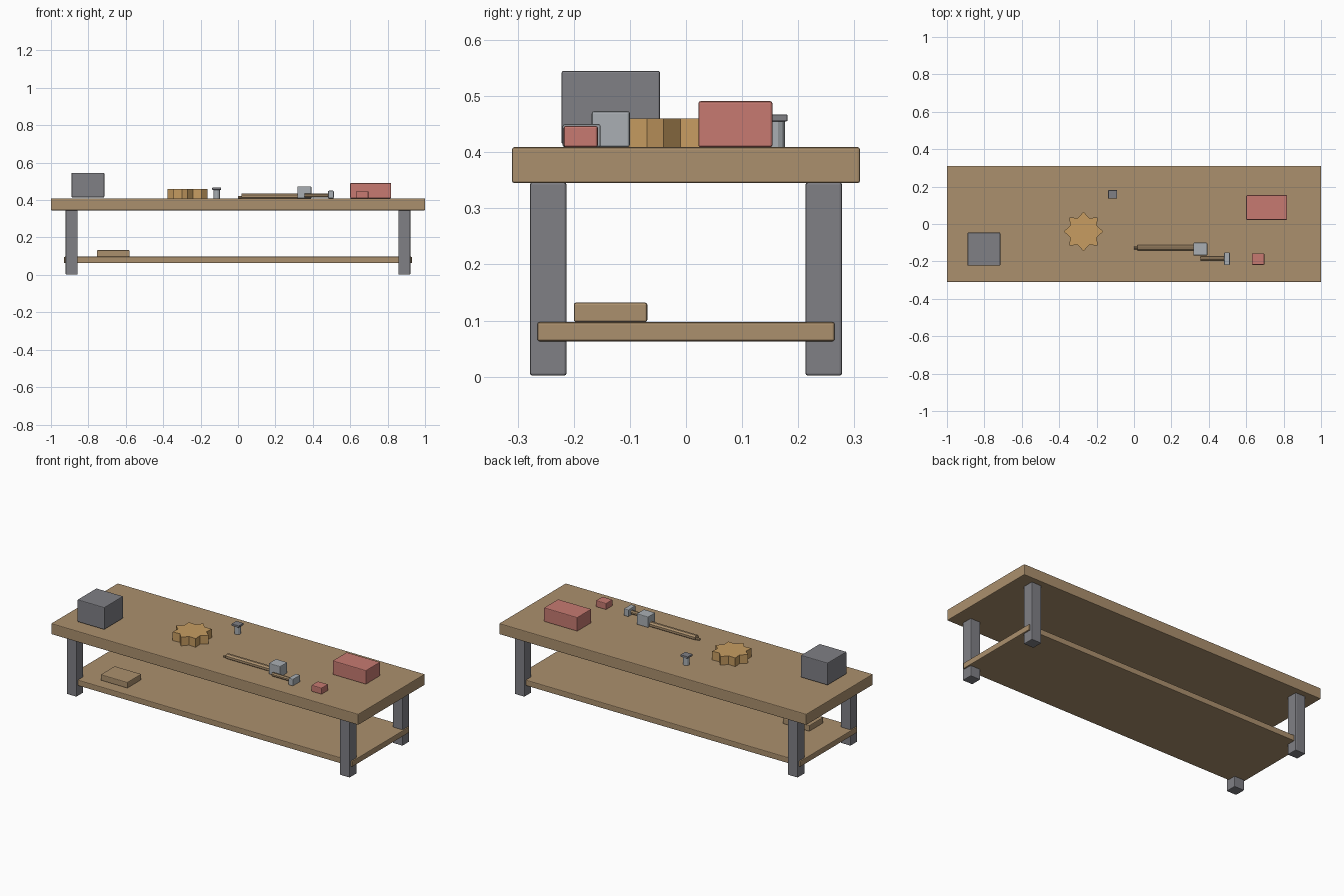
import bpy
import bmesh
import math
from mathutils import Matrix, Vector

cube = bpy.data.objects.get("Cube")
if cube:
    bpy.data.objects.remove(cube, do_unlink=True)


def material(name, r, g, b):
    m = bpy.data.materials.new(name)
    m.use_nodes = True
    m.diffuse_color = (r, g, b, 1)
    m.node_tree.nodes["Principled BSDF"].inputs["Base Color"].default_value = (r, g, b, 1)
    return m


wood = material("wood", 0.41, 0.28, 0.155)
steel = material("dark steel", 0.215, 0.215, 0.235)
silver = material("light metal", 0.40, 0.43, 0.455)
red = material("red paint", 0.57, 0.195, 0.165)
gold = material("brass", 0.57, 0.335, 0.12)


def finish(name, bm, mat, bevel=0.0):
    bmesh.ops.recalc_face_normals(bm, faces=bm.faces)
    mesh = bpy.data.meshes.new(name)
    bm.to_mesh(mesh)
    bm.free()
    mesh.materials.append(mat)
    obj = bpy.data.objects.new(name, mesh)
    bpy.context.collection.objects.link(obj)
    if bevel:
        mod = obj.modifiers.new("soft edges", "BEVEL")
        mod.width = bevel
        mod.segments = 2
    return obj


def box(name, mat, x, y, z, bevel=0.004):
    """Box spanning the given (low, high) ranges."""
    bm = bmesh.new()
    size = Vector([r[1] - r[0] for r in (x, y, z)])
    centre = Vector([(r[0] + r[1]) / 2 for r in (x, y, z)])
    bmesh.ops.create_cube(bm, size=1,
                          matrix=Matrix.Translation(centre) @ Matrix.Diagonal(size).to_4x4())
    return finish(name, bm, mat, bevel)


def rod(name, mat, centre, radius, length, axis="Z", sides=8):
    bm = bmesh.new()
    turn = Matrix.Rotation(math.pi / sides, 4, "Z")
    if axis == "X":
        turn = Matrix.Rotation(math.pi / 2, 4, "Y") @ turn
    bmesh.ops.create_cone(bm, cap_ends=True, segments=sides, radius1=radius, radius2=radius,
                          depth=length, matrix=Matrix.Translation(centre) @ turn)
    return finish(name, bm, mat)


TOP = 0.409

# Bench frame
box("table_top", wood, (-1, 1), (-0.31, 0.31), (0.345, TOP))
box("lower_shelf", wood, (-0.93, 0.93), (-0.265, 0.265), (0.063, 0.097))
for side, sx in (("left", 1), ("right", -1)):
    for end, sy in (("front", -1), ("back", 1)):
        box(f"{end}_{side}_leg", steel, sorted((sx * 0.857, sx * 0.922)),
            sorted((sy * 0.213, sy * 0.278)), (0.002, 0.346))

# Blocks resting on the bench
box("shelf_plank", wood, (-0.755, -0.58), (-0.2, -0.069), (0.097, 0.132))
box("steel_block", steel, (-0.89, -0.715), (-0.222, -0.046), (0.414, 0.545))
box("red_case", red, (0.6, 0.818), (0.022, 0.154), (TOP, 0.491))
box("small_red_block", red, (0.63, 0.697), (-0.218, -0.157), (TOP, 0.447))

# Toothed wheel
bm = bmesh.new()
ring = []
for i in range(16):
    r = 0.078 if i % 2 else 0.106
    a = i * math.pi / 8
    ring.append(bm.verts.new((-0.27 + r * math.cos(a), -0.04 + r * math.sin(a), TOP)))
base = bm.faces.new(ring)
ext = bmesh.ops.extrude_face_region(bm, geom=[base], use_keep_orig=True)
bmesh.ops.translate(bm, vec=(0, 0, 0.051),
                    verts=[v for v in ext["geom"] if isinstance(v, bmesh.types.BMVert)])
finish("toothed_wheel", bm, gold)

# Bolt
rod("bolt_shaft", silver, (-0.114, 0.159, 0.432), 0.018, 0.048, sides=12)
box("bolt_head", steel, (-0.138, -0.09), (0.136, 0.181), (0.455, 0.467), 0.002)

# Mallet
rod("mallet_handle", wood, (0.18, -0.128, 0.42), 0.016, 0.32, "X")
rod("mallet_handle_tip", wood, (0.014, -0.128, 0.414), 0.008, 0.028, "X")
box("mallet_head", silver, (0.317, 0.392), (-0.168, -0.1), (TOP, 0.473))

# Small hammer
rod("hammer_handle", wood, (0.42, -0.185, 0.425), 0.011, 0.13, "X")
box("hammer_head", silver, (0.482, 0.512), (-0.22, -0.152), (TOP, 0.45))
